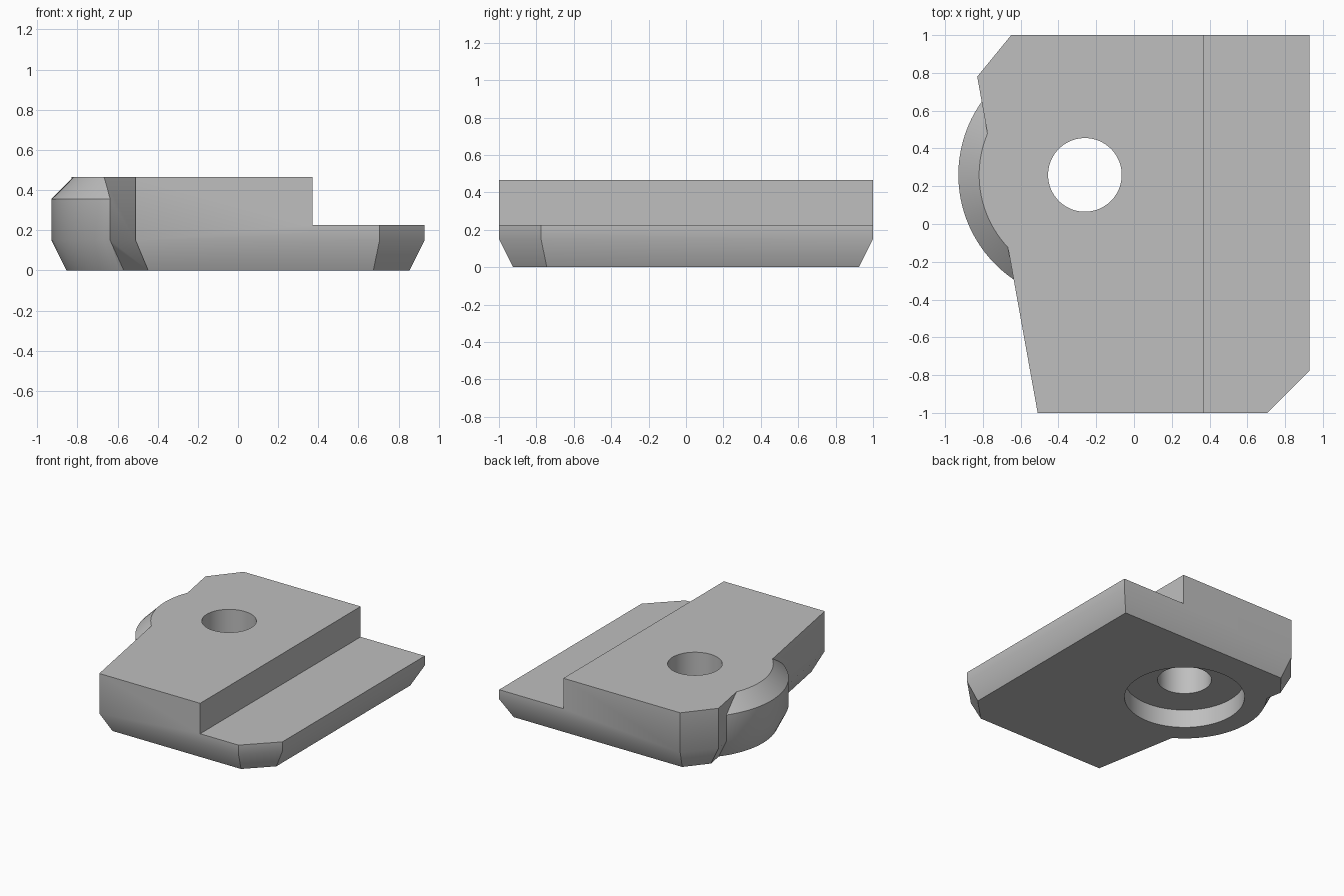
import bpy, bmesh, math
from mathutils import Vector

cube = bpy.data.objects.get("Cube")
if cube:
    bpy.data.objects.remove(cube, do_unlink=True)

HEIGHT, SHELF, STEP_X = 0.465, 0.225, 0.37
CHAMFER_Z, CHAMFER = 0.15, 0.075
CENTRE = Vector((-0.26, 0.26))

grey = bpy.data.materials.new("plain grey")
grey.use_nodes = True
grey.diffuse_color = (0.52, 0.52, 0.52, 1)
grey.node_tree.nodes["Principled BSDF"].inputs["Base Color"].default_value = grey.diffuse_color


def loft(name, rings):
    """Closed solid through a stack of (outline, z) rings."""
    bm = bmesh.new()
    loops = [[bm.verts.new((p[0], p[1], z)) for p in outline] for outline, z in rings]
    count = len(loops[0])
    for low, high in zip(loops, loops[1:]):
        for i in range(count):
            j = (i + 1) % count
            bm.faces.new((low[i], low[j], high[j], high[i]))
    bm.faces.new(reversed(loops[0]))
    bm.faces.new(loops[-1])
    bmesh.ops.recalc_face_normals(bm, faces=bm.faces)
    mesh = bpy.data.meshes.new(name)
    bm.to_mesh(mesh)
    bm.free()
    mesh.materials.append(grey)
    obj = bpy.data.objects.new(name, mesh)
    bpy.context.collection.objects.link(obj)
    return obj


def circle(radius, segments=96):
    turns = [math.tau * i / segments for i in range(segments)]
    return [CENTRE + radius * Vector((math.cos(a), math.sin(a))) for a in turns]


def inset(outline, distance):
    """Move every edge of a counter-clockwise outline inwards."""
    result = []
    for i, p in enumerate(outline):
        a = (p - outline[i - 1]).normalized()
        b = (outline[(i + 1) % len(outline)] - p).normalized()
        na, nb = Vector((-a.y, a.x)), Vector((-b.y, b.x))
        result.append(p + (na + nb) * distance / (1 + na.dot(nb)))
    return result


def combine(target, tool, operation):
    tool.hide_render = True
    mod = target.modifiers.new(operation, 'BOOLEAN')
    mod.operation, mod.solver, mod.object = operation, 'EXACT', tool
    bpy.context.view_layer.objects.active = target
    bpy.ops.object.modifier_apply(modifier=mod.name)
    bpy.data.objects.remove(tool, do_unlink=True)


# Main plate with a chamfered underside
outline = [Vector(p) for p in ((-0.51, -1), (0.705, -1), (0.93, -0.775),
                               (0.93, 1), (-0.65, 1), (-0.83, 0.78))]
plate = loft("clamp_plate", [(inset(outline, CHAMFER), 0),
                             (outline, CHAMFER_Z), (outline, HEIGHT)])

# Round boss bulging from the side
boss = loft("round_boss", [(circle(0.67 - CHAMFER), 0), (circle(0.67), CHAMFER_Z),
                           (circle(0.67), 0.355), (circle(0.56), HEIGHT)])
combine(plate, boss, 'UNION')

# Lowered shelf along one side
block = [(STEP_X, -2), (2, -2), (2, 2), (STEP_X, 2)]
combine(plate, loft("shelf_cutter", [(block, SHELF), (block, 1)]), 'DIFFERENCE')

# Through hole and the counterbore underneath
combine(plate, loft("hole_cutter", [(circle(0.195), -1), (circle(0.195), 1)]), 'DIFFERENCE')
combine(plate, loft("counterbore_cutter", [(circle(0.435), -1), (circle(0.435), 0.145)]),
        'DIFFERENCE')

# Smooth the shallow bends, keep the hard edges
bpy.ops.object.select_all(action='DESELECT')
plate.select_set(True)
bpy.context.view_layer.objects.active = plate
bpy.ops.object.shade_smooth_by_angle(angle=math.radians(30))
